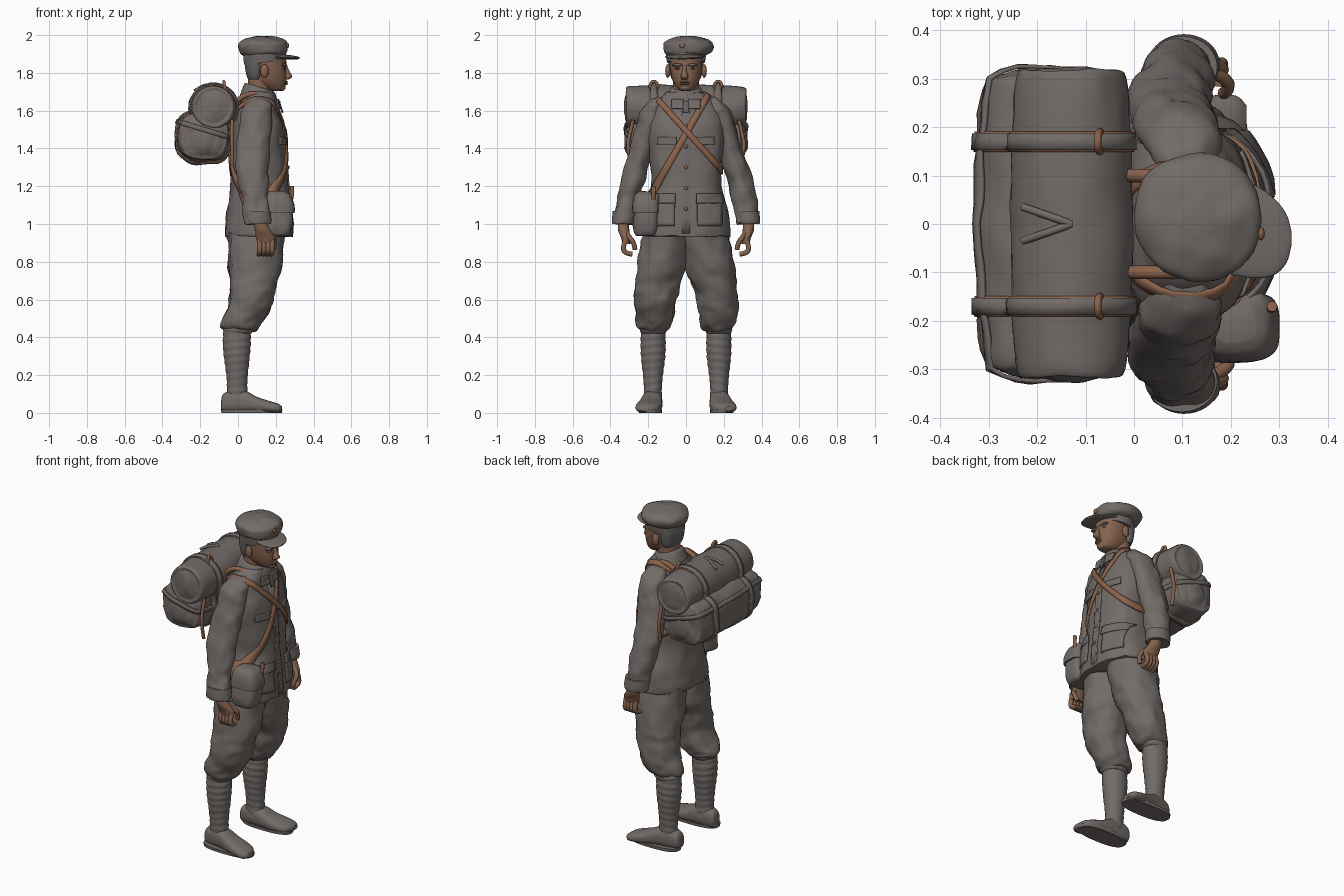
import bpy, bmesh, math
from mathutils import Vector, noise
from mathutils.bvhtree import BVHTree

cube = bpy.data.objects.get("Cube")
if cube:
    bpy.data.objects.remove(cube, do_unlink=True)


def material(name, rgb):
    m = bpy.data.materials.new(name)
    m.use_nodes = True
    m.diffuse_color = (*rgb, 1)
    m.node_tree.nodes["Principled BSDF"].inputs["Base Color"].default_value = (*rgb, 1)
    return m


CLOTH = material("grey brown cloth", (.17, .148, .138))
SKIN = material("skin", (.24, .125, .077))
LEATHER = material("brown leather", (.26, .125, .072))
HAIR = material("dark hair", (.13, .125, .125))


def finish(name, bm, mat):
    bmesh.ops.recalc_face_normals(bm, faces=bm.faces)
    me = bpy.data.meshes.new(name)
    bm.to_mesh(me)
    bm.free()
    me.materials.append(mat)
    me.shade_smooth()
    me.set_sharp_from_angle(angle=math.radians(50))
    ob = bpy.data.objects.new(name, me)
    bpy.context.collection.objects.link(ob)
    return ob


def spline(p, q, r, s, t):
    return [.5 * (2 * b + (c - a) * t + (2 * a - 5 * b + 4 * c - d) * t * t
                  + (3 * b - a - 3 * c + d) * t ** 3) for a, b, c, d in zip(p, q, r, s)]


def loft(name, rows, mat=CLOTH, axis="z", s=1, n=36, p=2, k=5, tilt=0, folds=0, wraps=0):
    """Rows are (station, low a, high a, low b, high b) or (station, low a, high a, half b)."""
    rows = [r if len(r) == 5 else (*r[:3], -r[3], r[3]) for r in rows]
    ext = [rows[0], *rows, rows[-1]]
    dense = [spline(*ext[i:i + 4], j / k) for i in range(len(rows) - 1) for j in range(k)]
    bm, rings = bmesh.new(), []
    for t, a0, a1, b0, b1 in dense + [rows[-1]]:
        ring = []
        for i in range(n):
            ang = math.tau * i / n
            c, d = math.cos(ang), math.sin(ang)
            c, d = [math.copysign(abs(v) ** (2 / p), v) for v in (c, d)]
            grow = 1 + wraps * math.sin(t * 160 + ang)
            da, db = c * (a1 - a0) / 2 * grow, d * (b1 - b0) / 2 * grow
            a, b = (a0 + a1) / 2 + da, (b0 + b1) / 2 + db
            co = {"z": (a, b, t + tilt * da), "y": (a, t, b), "x": (t, a, b)}[axis]
            co = Vector((co[0], co[1] * s, co[2]))
            if folds:
                co += folds * noise.noise_vector(co * 11) + folds * .5 * noise.noise_vector(co * 24)
            ring.append(bm.verts.new(co))
        rings.append(ring)
    for u, v in zip(rings, rings[1:]):
        for i in range(n):
            bm.faces.new((u[i], u[i - 1], v[i - 1], v[i]))
    bm.faces.new(rings[0])
    bm.faces.new(rings[-1])
    return finish(name, bm, mat)


def ball(name, at, size, mat):
    bm = bmesh.new()
    bmesh.ops.create_uvsphere(bm, u_segments=16, v_segments=10, radius=1)
    bmesh.ops.scale(bm, vec=size, verts=bm.verts)
    bmesh.ops.translate(bm, vec=at, verts=bm.verts)
    return finish(name, bm, mat)


def tube(name, points, radius, mat):
    cu = bpy.data.curves.new(name, "CURVE")
    cu.dimensions = "3D"
    cu.bevel_depth, cu.bevel_resolution, cu.use_fill_caps = radius, 3, True
    sp = cu.splines.new("NURBS")
    sp.points.add(len(points) - 1)
    for pt, co in zip(sp.points, points):
        pt.co = (*co, 1)
    sp.order_u, sp.use_endpoint_u = 3, True
    cu.materials.append(mat)
    ob = bpy.data.objects.new(name, cu)
    bpy.context.collection.objects.link(ob)
    return ob


def tree(*obs):
    verts, faces = [], []
    for ob in obs:
        base = len(verts)
        verts += [v.co.copy() for v in ob.data.vertices]
        faces += [[base + i for i in f.vertices] for f in ob.data.polygons]
    return BVHTree.FromPolygons(verts, faces)


def sheet(name, grid, mat, thick, closed=False):
    bm = bmesh.new()
    vs = [[bm.verts.new(co) for co in row] for row in grid]
    for i in range(0 if closed else 1, len(vs)):
        for j in range(1, len(vs[i])):
            bm.faces.new((vs[i - 1][j - 1], vs[i - 1][j], vs[i][j], vs[i][j - 1]))
    ob = finish(name, bm, mat)
    mod = ob.modifiers.new("thickness", "SOLIDIFY")
    mod.thickness, mod.offset = thick, 0
    return ob


def band(name, surf, centre, u, v, width, mat, lift=.006):
    """Closed strap that hugs a surface in the plane of u and v."""
    u, v = Vector(u).normalized(), Vector(v).normalized()
    side, grid = u.cross(v), []
    for i in range(64):
        d = u * math.cos(math.tau * i / 64) + v * math.sin(math.tau * i / 64)
        row = []
        for w in (-.5, 0, .5):
            o = Vector(centre) + side * w * width
            hit = surf.ray_cast(o + d, -d)[0]
            row.append((hit or o) + d * lift)
        grid.append(row)
    return sheet(name, grid, mat, .008, True)


def patch(name, surf, y0, y1, z0, z1, lift=.004, thick=.009, mat=CLOTH):
    """Panel laid on the chest side of a surface."""
    grid = []
    for i in range(9):
        row = []
        for j in range(9):
            o = Vector((1, y0 + (y1 - y0) * i / 8, z0 + (z1 - z0) * j / 8))
            hit = surf.ray_cast(o, Vector((-1, 0, 0)))[0]
            row.append(hit + Vector((lift, 0, 0)))
        grid.append(row)
    return sheet(name, grid, mat, thick)


# Jacket body and collar
jacket = loft("jacket", [(.935, -.06, .285, .225), (.95, -.07, .29, .235), (1.06, -.06, .285, .225),
              (1.2, -.04, .265, .185), (1.35, -.045, .26, .195), (1.5, -.035, .245, .205),
              (1.6, -.01, .215, .19), (1.66, .02, .2, .14), (1.7, .04, .19, .09)], p=2.4, n=56, folds=.008)
chest = tree(jacket)
loft("collar", [(1.65, .01, .225, .115), (1.68, .02, .21, .1), (1.72, .035, .195, .077), (1.725, .05, .18, .065)],
     tilt=-.3)
for s in (-1, 1):
    patch("collar_flap", chest, .012 * s, .075 * s, 1.61, 1.66, .012)
    patch("hip_pocket", chest, .06 * s, .19 * s, .99, 1.13)
    patch("hip_pocket_flap", chest, .055 * s, .195 * s, 1.11, 1.16, .011)
    patch("breast_pocket_flap", chest, .05 * s, .15 * s, 1.42, 1.46)
patch("neck_tie", chest, -.014, .014, 1.59, 1.65, .016, mat=HAIR)
patch("button_placket", chest, -.022, .022, .95, 1.6, .001)
for i in range(5):
    z = 1.08 + .11 * i
    hit = chest.ray_cast(Vector((1, 0, z)), Vector((-1, 0, 0)))[0]
    ball("button", hit + Vector((.006, 0, 0)), (.006, .01, .01), LEATHER)

for s in (-1, 1):
    # Sleeves
    loft("sleeve", [(1, .045, .165, .28, .38), (1.01, .03, .17, .272, .387), (1.08, .025, .165, .26, .38),
         (1.17, .01, .16, .235, .36), (1.3, -.01, .16, .2, .33), (1.45, 0, .17, .16, .28),
         (1.56, .01, .18, .13, .25), (1.63, .03, .175, .1, .215), (1.67, .07, .14, .1, .15)], s=s, folds=.013)
    loft("cuff", [(1.0, .04, .172, .272, .39), (1.02, .03, .177, .268, .392), (1.07, .025, .172, .26, .388)], s=s)
    # Hands with curled fingers
    loft("palm", [(.895, .105, .19, .295, .335), (.93, .095, .195, .295, .345), (.97, .09, .17, .3, .36),
         (1.03, .075, .145, .305, .36)], SKIN, s=s)
    for i in range(4):
        x = .115 + .022 * i
        tube("finger", [(x, .318 * s, .92), (x, .335 * s, .88), (x, .325 * s, .845), (x - .005, .285 * s, .84)],
             .0135, SKIN)
    tube("thumb", [(.15, .32 * s, .96), (.195, .3 * s, .93), (.195, .275 * s, .9), (.185, .27 * s, .865)], .013, SKIN)
    # Baggy breeches gathered below the knee
    loft("breeches", [(.43, -.06, .07, .12, .21), (.45, -.085, .1, .085, .245), (.5, -.075, .14, .07, .262),
         (.6, -.045, .19, .058, .272), (.7, -.04, .21, .025, .265), (.8, -.05, .23, -.01, .25),
         (.96, -.05, .245, -.02, .22)], s=s, folds=.016, p=2.2)
    loft("breeches_cuff", [(.42, -.07, .07, .11, .235), (.44, -.08, .085, .1, .245), (.47, -.07, .08, .11, .235)], s=s)
    # Wrapped calves
    loft("leg_wrap", [(.06, -.06, .06, .125, .225), (.12, -.058, .05, .128, .222), (.2, -.062, .052, .122, .228),
         (.3, -.075, .062, .11, .238), (.38, -.08, .068, .108, .24), (.46, -.075, .065, .115, .235)],
         s=s, k=14, wraps=.02)
    # Shoes
    loft("shoe", [(-.09, .15, .195, .02, .06), (-.078, .135, .21, .005, .1), (-.03, .128, .222, 0, .12),
         (.04, .125, .235, 0, .115), (.1, .125, .25, 0, .085), (.16, .13, .265, 0, .065), (.21, .15, .265, 0, .05),
         (.232, .19, .245, .01, .035)], axis="x", s=s, p=2.5)
    loft("sole", [(0, -.088, .232, .128, .25), (.018, -.09, .235, .126, .252)], s=s, p=2.6, k=2)

# Neck and head
loft("neck", [(1.62, .05, .18, .07), (1.7, .05, .175, .068), (1.78, .055, .17, .068)], SKIN)
loft("head", [(1.705, .18, .225, .022), (1.715, .14, .245, .042), (1.745, .08, .255, .064), (1.78, .06, .258, .077),
     (1.83, .048, .256, .085), (1.9, .045, .255, .088)], SKIN, p=2.2)
loft("hair", [(1.765, .055, .13, .074), (1.79, .044, .14, .084), (1.84, .036, .15, .091), (1.89, .036, .16, .094)], HAIR)
loft("nose", [(1.765, .24, .268, -.024, .008), (1.78, .24, .287, -.028, .012), (1.81, .24, .272, -.02, .004),
     (1.84, .24, .26, -.018, .002)], SKIN)
for z in (1.742, 1.752):
    ball("lip", (.25, -.007, z), (.015, .027, .006), SKIN)
ball("chin", (.232, -.005, 1.722), (.02, .03, .018), SKIN)
for s in (-1, 1):
    ball("ear", (.14, .096 * s, 1.81), (.022, .014, .036), SKIN)
    ball("brow", (.245, .037 * s - .007, 1.842), (.015, .032, .008), HAIR)
    ball("eye", (.245, .037 * s - .007, 1.824), (.009, .016, .006), HAIR)

# Peaked cap
loft("cap_band", [(1.855, .032, .25, .1), (1.9, .028, .255, .107), (1.92, .03, .25, .105)], tilt=.1)
loft("cap_crown", [(1.895, .03, .25, -.1, .11), (1.91, .012, .262, -.115, .135), (1.94, -.002, .265, -.12, .147),
     (1.965, .01, .255, -.11, .135), (1.985, .05, .22, -.07, .1), (1.998, .1, .17, -.02, .04)], folds=.008, n=44)
loft("cap_peak", [(.2, -.105, .095, 1.872, 1.9), (.25, -.112, .08, 1.872, 1.897), (.29, -.105, .052, 1.872, 1.892),
     (.315, -.08, .02, 1.872, 1.887), (.325, -.045, -.015, 1.875, 1.883)], axis="x")
ball("cap_button", (.262, -.02, 1.945), (.008, .014, .014), LEATHER)

# Crossed chest straps and side satchel
band("satchel_strap", chest, (.11, -.05, 1.39), (1, 0, 0), (0, 1, 1.75), .034, LEATHER)
band("cross_strap", chest, (.11, .04, 1.45), (1, 0, 0), (0, -1, 1.1), .03, LEATHER, .01)
bag = loft("satchel", [(.935, .16, .24, -.25, -.18), (.945, .14, .27, -.27, -.155), (1, .13, .29, -.28, -.145),
           (1.1, .14, .285, -.27, -.145), (1.16, .155, .265, -.25, -.15)], p=3.2, folds=.006)
loft("satchel_flap", [(1.06, .125, .3, -.288, -.14), (1.1, .13, .3, -.283, -.14), (1.15, .145, .28, -.268, -.14),
     (1.17, .17, .25, -.24, -.16)], p=3.2, folds=.006)
tube("satchel_loop", [(.27, -.17, 1.1), (.29, -.175, 1.14), (.285, -.17, 1.2)], .011, LEATHER)

# Backpack with bedroll
end = [(.315, -.22, -.12, 1.41, 1.5), (.3, -.29, -.08, 1.36, 1.56), (.26, -.315, -.05, 1.335, 1.59)]
mid = (0, -.328, -.04, 1.322, 1.6)
pack = loft("backpack", end + [mid] + [(-r[0], *r[1:]) for r in reversed(end)], axis="y", p=2.7, folds=.012, k=7)
end = [(.325, -.16, -.1, 1.59, 1.65), (.315, -.21, -.05, 1.54, 1.7), (.285, -.245, -.015, 1.505, 1.73)]
mid = (0, -.255, -.002, 1.495, 1.738)
roll = loft("bedroll", end + [mid] + [(-r[0], *r[1:]) for r in reversed(end)], axis="y", folds=.006, k=7)
load, lower = tree(pack, roll), tree(pack)
for s in (-1, 1):
    band("pack_strap", load, (-.15, .17 * s, 1.54), (1, 0, 0), (0, 0, 1), .034, CLOTH, .008)
    band("strap_lining", load, (-.15, .17 * s, 1.54), (1, 0, 0), (0, 0, 1), .042, LEATHER, .002)
    tube("buckle", [(-.07, .15 * s, 1.72), (-.075, .15 * s, 1.755), (-.075, .19 * s, 1.755), (-.07, .19 * s, 1.72)],
         .008, LEATHER)
    tube("side_tie", [(-.03, .28 * s, 1.55), (-.035, .3 * s, 1.47), (-.03, .31 * s, 1.4), (-.03, .29 * s, 1.31)],
         .01, LEATHER)
    tube("knot_tail", [(-.13, 0, 1.735), (-.17, .015 * s, 1.748), (-.23, .035 * s, 1.705)], .008, CLOTH)
    loft("side_pouch", [(.27, -.26, -.12, 1.37, 1.52), (.3, -.27, -.1, 1.36, 1.53), (.328, -.22, -.15, 1.4, 1.49)],
         axis="y", s=s, folds=.006)
    tube("shoulder_strap", [(-.04, .1 * s, 1.4), (-.05, .1 * s, 1.6), (.02, .1 * s, 1.68), (.1, .1 * s, 1.695),
         (.18, .09 * s, 1.655)], .014, LEATHER)
band("pack_rope", lower, (-.18, 0, 1.5), (1, 0, -.3), (0, 1, 0), .025, CLOTH, .008)
